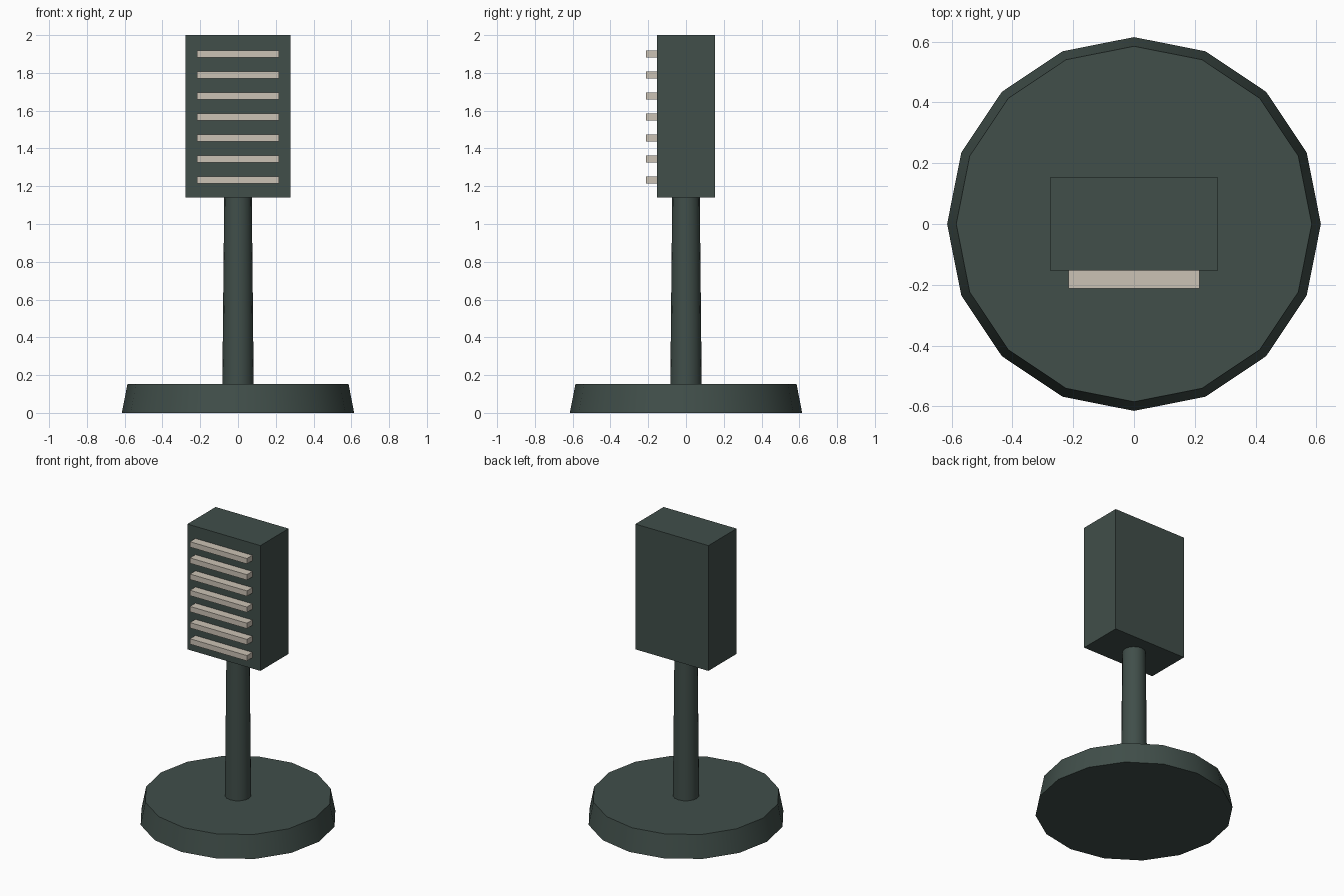
import bpy
import math

default = bpy.data.objects.get("Cube")
if default:
    bpy.data.objects.remove(default, do_unlink=True)


def make_material(name, rgb):
    mat = bpy.data.materials.new(name)
    mat.use_nodes = True
    mat.diffuse_color = (*rgb, 1)
    mat.node_tree.nodes["Principled BSDF"].inputs["Base Color"].default_value = (*rgb, 1)
    return mat


def finish(name, mat):
    obj = bpy.context.object
    obj.name = obj.data.name = name
    obj.data.materials.append(mat)
    return obj


def tapered_cylinder(name, mat, sides, bottom_r, top_r, z0, z1):
    bpy.ops.mesh.primitive_cone_add(vertices=sides, radius1=bottom_r, radius2=top_r,
                                    depth=z1 - z0, location=(0, 0, (z0 + z1) / 2))
    bpy.ops.object.shade_smooth_by_angle(angle=math.radians(40))
    return finish(name, mat)


def box(name, mat, size, center):
    bpy.ops.mesh.primitive_cube_add(size=1, location=center)
    obj = finish(name, mat)
    obj.scale = size
    bpy.ops.object.transform_apply(location=False, rotation=False, scale=True)
    return obj


green = make_material("dark green metal", (0.052, 0.077, 0.068))
cream = make_material("warm cream", (0.60, 0.54, 0.46))

# Weighted foot and slim stem
tapered_cylinder("base", green, 16, 0.615, 0.585, 0, 0.154)
tapered_cylinder("stem", green, 16, 0.083, 0.073, 0.154, 1.14)

# Rectangular head
box("head", green, (0.554, 0.306, 0.86), (0, 0, 1.57))

# Evenly spaced grille bars on the front
for i in range(7):
    box(f"grille_bar_{i + 1}", cream, (0.432, 0.06, 0.037), (0, -0.182, 1.233 + i * 0.111))
